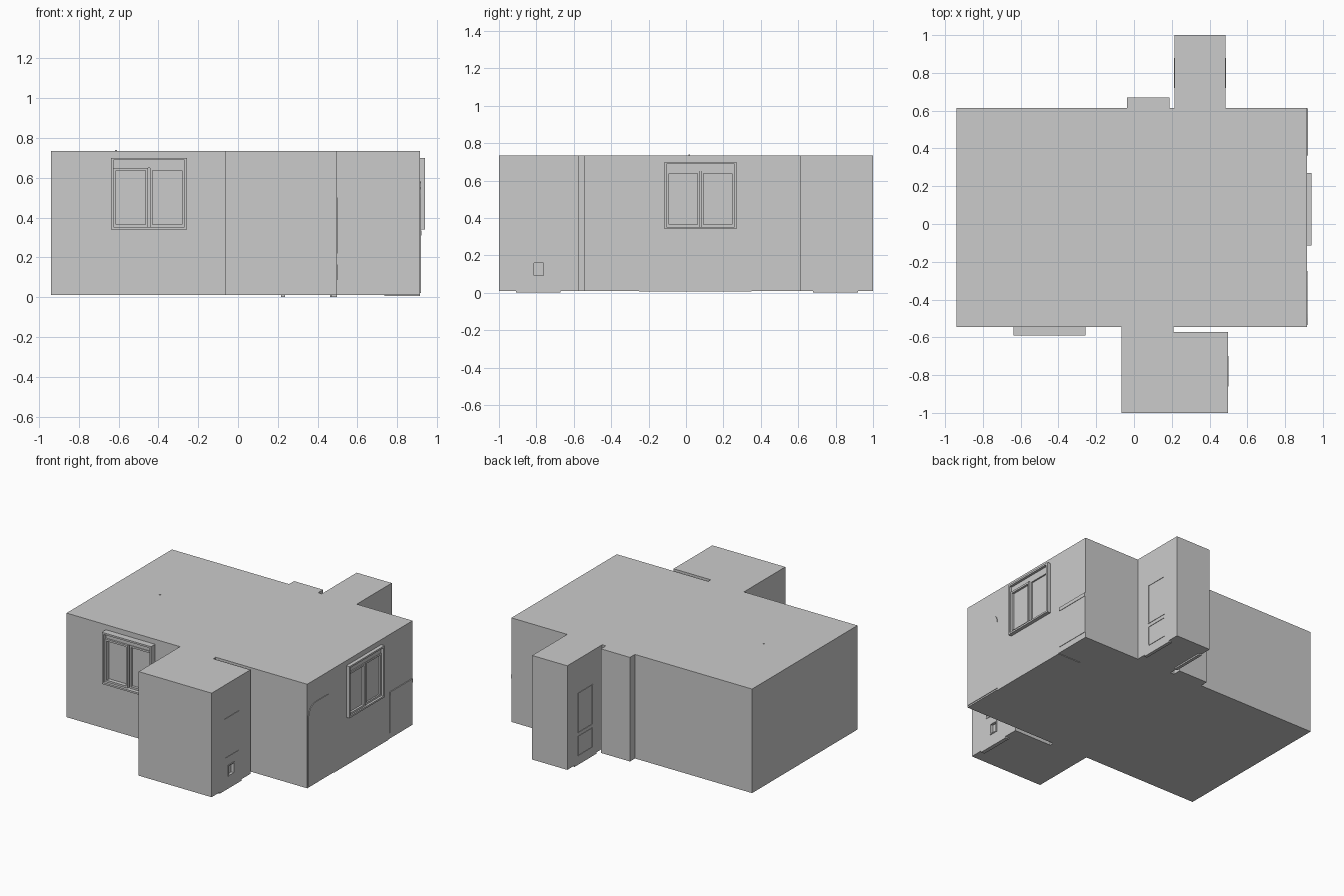
import bpy, bmesh, math
from mathutils import Matrix

if "Cube" in bpy.data.objects:
    bpy.data.objects.remove(bpy.data.objects["Cube"])


def prism(name, pts, depth, matrix=Matrix()):
    """Extrude a 2D outline along +z, then place it with a matrix."""
    bm = bmesh.new()
    face = bm.faces.new([bm.verts.new((x, y, 0)) for x, y in pts])
    ext = bmesh.ops.extrude_face_region(bm, geom=[face])
    verts = [v for v in ext["geom"] if isinstance(v, bmesh.types.BMVert)]
    bmesh.ops.translate(bm, verts=verts, vec=(0, 0, depth))
    bmesh.ops.transform(bm, matrix=matrix, verts=bm.verts)
    bmesh.ops.recalc_face_normals(bm, faces=bm.faces)
    me = bpy.data.meshes.new(name)
    bm.to_mesh(me)
    bm.free()
    ob = bpy.data.objects.new(name, me)
    bpy.context.collection.objects.link(ob)
    return ob


def box(name, x0, x1, y0, y1, z0, z1):
    return prism(name, [(x0, y0), (x1, y0), (x1, y1), (x0, y1)], z1 - z0,
                 Matrix.Translation((0, 0, z0)))


def wall_matrix(side, pos):
    """Outline (u, z) on a wall, extruded outwards."""
    if side == "right":      # u = y
        rows = ((0, 0, 1, pos), (1, 0, 0, 0), (0, 1, 0, 0))
    elif side == "left":
        rows = ((0, 0, -1, pos), (1, 0, 0, 0), (0, 1, 0, 0))
    else:                    # front, u = x
        rows = ((1, 0, 0, 0), (0, 0, -1, pos), (0, 1, 0, 0))
    return Matrix(rows + ((0, 0, 0, 1),)).to_4x4()


def panel(name, side, pos, u0, u1, z0, z1, depth):
    return prism(name, [(u0, z0), (u1, z0), (u1, z1), (u0, z1)], depth,
                 wall_matrix(side, pos))


def frame(name, side, pos, u0, u1, z0, z1, w, depth):
    panel(name + "_bottom", side, pos, u0, u1, z0, z0 + w, depth)
    panel(name + "_top", side, pos, u0, u1, z1 - w, z1, depth)
    panel(name + "_side_a", side, pos, u0, u0 + w, z0 + w, z1 - w, depth)
    panel(name + "_side_b", side, pos, u1 - w, u1, z0 + w, z1 - w, depth)


def window(name, side, pos, u0, u1, depth):
    mid = (u0 + u1) / 2
    frame(name + "_frame", side, pos, u0, u1, 0.34, 0.70, 0.012, depth)
    panel(name + "_header", side, pos, u0 + 0.012, u1 - 0.012, 0.65, 0.688, depth * 0.3)
    frame(name + "_sash_a", side, pos, u0 + 0.012, mid - 0.004, 0.352, 0.65, 0.013, depth * 0.6)
    frame(name + "_sash_b", side, pos, mid + 0.004, u1 - 0.012, 0.352, 0.65, 0.013, depth * 0.4)


# room shell: main room, front hall with narrow gap, back hall
shell = [(-0.94, -0.545), (-0.065, -0.545), (-0.065, -1), (0.497, -1),
         (0.497, -0.573), (0.21, -0.573), (0.21, -0.545), (0.915, -0.545),
         (0.915, 0.615), (0.485, 0.615), (0.485, 1), (0.215, 1),
         (0.215, 0.615), (-0.94, 0.615)]
room = prism("room_shell", shell, 0.725, Matrix.Translation((0, 0, 0.01)))

# recess for the small flap in the hall door
cutter = box("flap_cutter", 0.48, 0.55, -0.815, -0.76, 0.09, 0.16)
cutter.hide_render = True
cutter.hide_viewport = True
cutter.display_type = "WIRE"
cut = room.modifiers.new("flap_hole", "BOOLEAN")
cut.object = cutter
cut.solver = "EXACT"
frame("flap_frame", "right", 0.49, -0.82, -0.755, 0.085, 0.165, 0.007, 0.011)

# closet niche on the back wall
box("back_niche", -0.037, 0.187, 0.61, 0.67, 0.01, 0.735)

# windows
window("front_window", "front", -0.545, -0.637, -0.257, 0.045)
window("right_window", "right", 0.915, -0.115, 0.27, 0.025)

# arched board and low panel just breaking through the right wall
arch = [(-0.535, 0.02), (-0.248, 0.02)]
for i in range(7):
    a = math.radians(15 * i)
    arch.append((-0.328 + 0.08 * math.cos(a), 0.50 + 0.08 * math.sin(a)))
for i in range(6, 13):
    a = math.radians(15 * i)
    arch.append((-0.455 + 0.08 * math.cos(a), 0.50 + 0.08 * math.sin(a)))
prism("arched_board", arch, 0.004, wall_matrix("right", 0.915))
panel("low_panel", "right", 0.915, 0.362, 0.612, 0.05, 0.31, 0.003)
panel("low_panel_cap", "right", 0.915, 0.362, 0.612, 0.31, 0.335, 0.006)

# door mouldings on the hall sides
for name, side, pos, u0 in (("front_door", "right", 0.497, -0.86),
                            ("back_door_right", "right", 0.485, 0.72),
                            ("back_door_left", "left", 0.215, 0.72)):
    frame(name + "_upper", side, pos, u0, u0 + 0.16, 0.22, 0.50, 0.006, 0.003)
    if name != "front_door":
        frame(name + "_lower", side, pos, u0, u0 + 0.16, 0.06, 0.20, 0.006, 0.003)

# thresholds and rug reaching below the floor
box("front_threshold", 0.47, 0.497, -0.91, -0.67, 0, 0.012)
box("back_threshold_left", 0.215, 0.237, 0.68, 0.92, 0, 0.012)
box("back_threshold_right", 0.463, 0.485, 0.68, 0.92, 0, 0.012)
box("floor_rug", 0.737, 0.915, -0.25, 0.35, 0.006, 0.012)

# ceiling lamp mount
box("lamp_mount", -0.617, -0.609, 0.014, 0.022, 0.73, 0.738)
